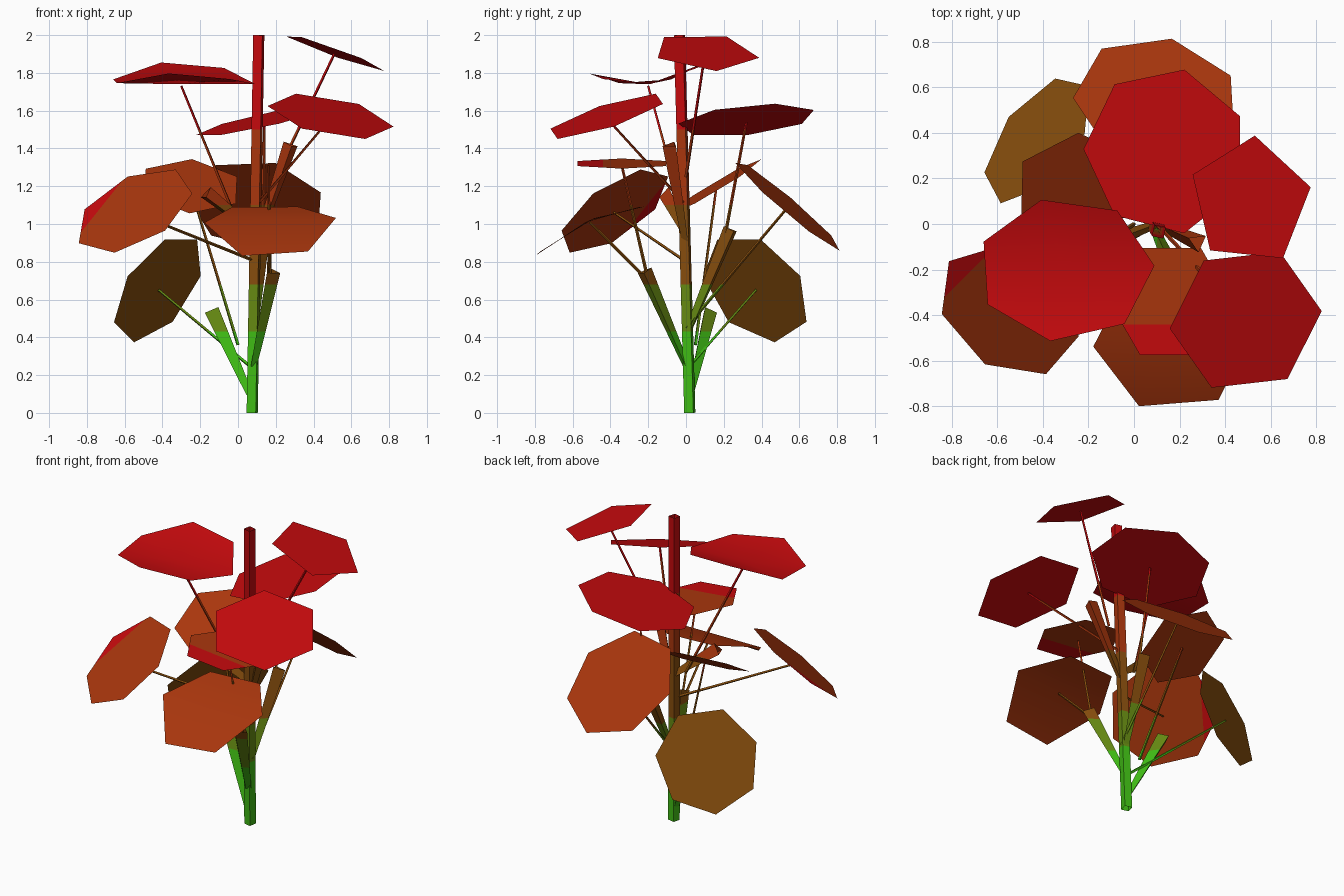
import bpy
import bmesh
from math import cos, sin, pi, radians
from mathutils import Vector

if "Cube" in bpy.data.objects:
    bpy.data.objects.remove(bpy.data.objects["Cube"], do_unlink=True)


def make_material(name, rgb):
    mat = bpy.data.materials.new(name)
    mat.use_nodes = True
    mat.diffuse_color = (*rgb, 1)
    mat.node_tree.nodes["Principled BSDF"].inputs["Base Color"].default_value = (*rgb, 1)
    return mat


GREEN, OLIVE, GOLD, ORANGE, RED = range(5)
materials = [
    make_material("fresh green", (0.05, 0.5, 0.007)),
    make_material("olive green", (0.13, 0.25, 0.006)),
    make_material("golden brown", (0.24, 0.075, 0.004)),
    make_material("burnt orange", (0.4, 0.037, 0.004)),
    make_material("autumn red", (0.56, 0.003, 0.004)),
]
band_tops = [0.43, 0.68, 1.1, 1.5]


def finish(name, bm, smooth=False):
    mesh = bpy.data.meshes.new(name)
    bm.to_mesh(mesh)
    bm.free()
    for mat in materials:
        mesh.materials.append(mat)
    if smooth:
        mesh.shade_smooth()
    obj = bpy.data.objects.new(name, mesh)
    bpy.context.collection.objects.link(obj)


def cut(bm, point, normal):
    geom = bm.verts[:] + bm.edges[:] + bm.faces[:]
    bmesh.ops.bisect_plane(bm, geom=geom, dist=0.001, plane_co=point, plane_no=normal)


def rod(name, start, end, r_start, r_end, sides):
    """Open tapered tube, coloured in bands from green to red by height."""
    a, b = Vector(start), Vector(end)
    bm = bmesh.new()
    bmesh.ops.create_cone(bm, segments=sides, radius1=r_start, radius2=r_end,
                          depth=(b - a).length, cap_ends=False)
    turn = (b - a).to_track_quat("Z", "Y")
    for v in bm.verts:
        v.co = turn @ v.co + (a + b) / 2
    for z in band_tops:
        cut(bm, (0, 0, z), (0, 0, 1))
    for f in bm.faces:
        f.material_index = sum(f.calc_center_median().z > z for z in band_tops)
    finish(name, bm)


def leaf(name, colour, root, centre, slope, sides, radius, spin,
         stretch=1, bend=0, tip=None):
    """Tilted polygon on a thin stalk; slope is its rise along x and along y."""
    hub = Vector(centre)
    rod(name + "_stalk", root, hub - Vector((0, 0, 0.01)), 0.009, 0.007, 4)
    normal = Vector((-slope[0], -slope[1], 1))
    tilt = Vector((0, 0, 1)).rotation_difference(normal)
    bm = bmesh.new()
    rim = []
    for i in range(sides):
        angle = radians(spin) + 2 * pi * i / sides
        offset = tilt @ Vector((radius * cos(angle), radius * stretch * sin(angle), 0))
        offset.z += bend * offset.y ** 2
        rim.append(bm.verts.new(hub + offset))
    middle = bm.verts.new(hub)
    for i in range(sides):
        bm.faces.new((middle, rim[i - 1], rim[i]))
    for f in bm.faces:
        f.material_index = colour
    # Red tip beyond a distance in a given direction
    if tip:
        direction = Vector((*tip[0], 0)).normalized()
        edge = hub + direction * tip[1]
        cut(bm, edge, direction)
        for f in bm.faces:
            if (f.calc_center_median() - edge).dot(direction) > 0:
                f.material_index = RED
    bm.normal_update()
    finish(name, bm, smooth=True)


# Main stem
rod("main_stem", (0.075, 0.02, 0), (0.11, -0.035, 2), 0.035, 0.035, 4)

# Flared side shoots
shoots = [
    ((0.06, 0.02, 0.1), (-0.14, 0.12, 0.54)),
    ((0.08, 0, 0.25), (0.18, -0.22, 0.75)),
    ((0.08, 0, 0.4), (0.13, 0.24, 0.97)),
    ((0.1, 0, 0.95), (-0.17, -0.1, 1.16)),
    ((0.1, 0, 0.9), (0.28, -0.08, 1.42)),
]
for i, (a, b) in enumerate(shoots):
    rod(f"side_shoot_{i + 1}", a, b, 0.02, 0.045, 3)

# Red crown leaves
leaf("left_top_leaf", RED, root=(0, 0, 1), centre=(-0.3, -0.2, 1.74),
     slope=(0, 0.1), sides=7, radius=0.39, spin=3, stretch=0.82, bend=0.9)
leaf("back_top_leaf", RED, root=(0.13, 0.2, 0.9), centre=(0.14, 0.32, 1.55),
     slope=(0.22, 0.1), sides=7, radius=0.37, spin=25)
leaf("right_top_leaf", RED, root=(0.2, 0, 1.25), centre=(0.51, 0.1, 1.91),
     slope=(-0.36, -0.08), sides=5, radius=0.29, spin=13)
leaf("right_front_leaf", RED, root=(0.1, 0, 1.1), centre=(0.49, -0.42, 1.57),
     slope=(-0.2, 0.32), sides=6, radius=0.34, spin=5)

# Orange middle leaves, two of them with a red tip
leaf("front_middle_leaf", ORANGE, root=(0.17, -0.2, 0.7), centre=(0.16, -0.34, 1.32),
     slope=(-0.1, 0), sides=6, radius=0.27, spin=0, tip=((0, -1), 0.1))
leaf("left_front_leaf", ORANGE, root=(0.1, 0, 0.8), centre=(-0.55, -0.38, 1.07),
     slope=(0.55, 0.7), sides=7, radius=0.34, spin=37, tip=((-1, 1), 0.24))
leaf("back_low_leaf", ORANGE, root=(0.1, 0, 0.45), centre=(0.1, 0.54, 1.1),
     slope=(-0.14, -0.85), sides=7, radius=0.37, spin=26)
leaf("front_low_leaf", ORANGE, root=(0.16, -0.2, 0.7), centre=(0.17, -0.51, 1.02),
     slope=(0, 0.45), sides=6, radius=0.35, spin=5, bend=-0.7)
leaf("left_back_leaf", ORANGE, root=(0, 0.05, 0.36), centre=(-0.25, 0.16, 1.2),
     slope=(-0.1, 0.6), sides=6, radius=0.28, spin=30)

# Lowest golden leaf
leaf("low_gold_leaf", GOLD, root=(0.06, 0.02, 0.25), centre=(-0.42, 0.37, 0.66),
     slope=(1.4, -1.05), sides=7, radius=0.33, spin=40)
